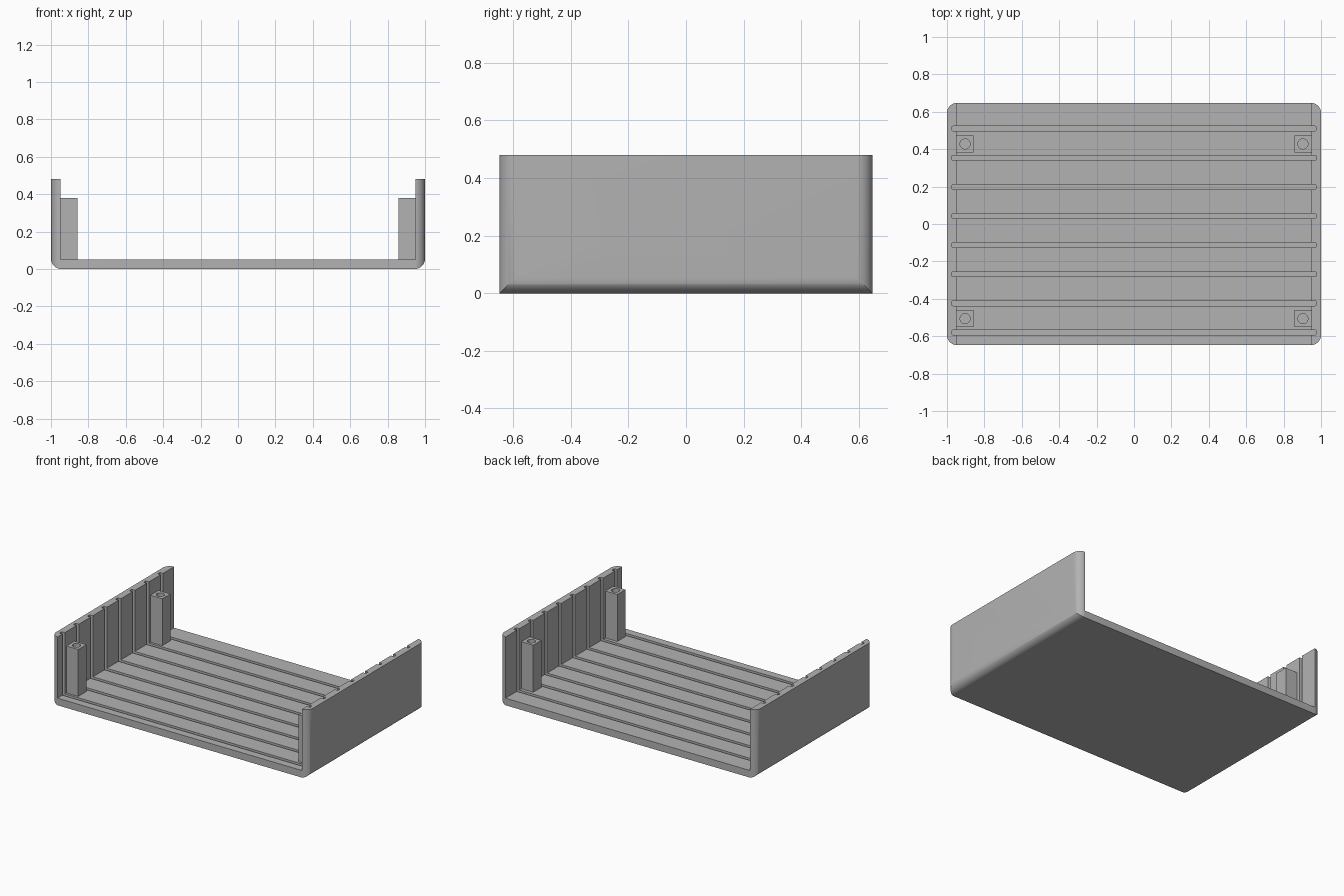
import bpy, bmesh, math
from mathutils import Matrix, Vector

cube = bpy.data.objects.get("Cube")
if cube:
    bpy.data.objects.remove(cube, do_unlink=True)

HALF_Y, HEIGHT, WALL, RADIUS = 0.648, 0.48, 0.05, 0.055
INNER = 1 - WALL

grey = bpy.data.materials.new("plain grey")
grey.use_nodes = True
grey.diffuse_color = (0.45, 0.45, 0.45, 1)
grey.node_tree.nodes["Principled BSDF"].inputs["Base Color"].default_value = grey.diffuse_color


def finish(name, bm):
    bmesh.ops.recalc_face_normals(bm, faces=bm.faces)
    mesh = bpy.data.meshes.new(name)
    bm.to_mesh(mesh)
    bm.free()
    mesh.materials.append(grey)
    obj = bpy.data.objects.new(name, mesh)
    bpy.context.collection.objects.link(obj)
    return obj


def arc(cx, cy, start, steps=12):
    """Quarter circle of points, counter-clockwise from a start angle."""
    angles = [math.radians(start + 90 * i / steps) for i in range(steps + 1)]
    return [(cx + RADIUS * math.cos(a), cy + RADIUS * math.sin(a)) for a in angles]


def prism(name, points, offset):
    """Extrude a closed outline of 3D points by an offset."""
    bm = bmesh.new()
    face = bm.faces.new([bm.verts.new(p) for p in points])
    out = bmesh.ops.extrude_face_region(bm, geom=[face])
    verts = [v for v in out["geom"] if isinstance(v, bmesh.types.BMVert)]
    bmesh.ops.translate(bm, verts=verts, vec=offset)
    return finish(name, bm)


def add_box(bm, center, size):
    matrix = Matrix.Translation(center) @ Matrix.Diagonal((*size, 1))
    return bmesh.ops.create_cube(bm, size=1, matrix=matrix)["verts"]


def boolean(obj, cutter, operation):
    """Apply a boolean and discard its cutter."""
    cutter.hide_render = True
    mod = obj.modifiers.new("cut", "BOOLEAN")
    mod.operation, mod.solver, mod.object = operation, "EXACT", cutter
    bpy.context.view_layer.objects.active = obj
    bpy.ops.object.modifier_apply(modifier=mod.name)
    bpy.data.objects.remove(cutter, do_unlink=True)


def smooth(obj):
    bpy.ops.object.select_all(action="DESELECT")
    obj.select_set(True)
    bpy.context.view_layer.objects.active = obj
    bpy.ops.object.shade_smooth_by_angle(angle=math.radians(30))


# Tray: U profile with rounded lower edges
profile = arc(RADIUS - 1, RADIUS, 180) + arc(1 - RADIUS, RADIUS, 270)
profile += [(1, HEIGHT), (INNER, HEIGHT), (INNER, WALL),
            (-INNER, WALL), (-INNER, HEIGHT), (-1, HEIGHT)]
tray = prism("tray", [(x, -HALF_Y, z) for x, z in profile], (0, 2 * HALF_Y, 0))

# Rounded vertical corners
cx, cy = 1 - RADIUS, HALF_Y - RADIUS
outline = arc(cx, cy, 0) + arc(-cx, cy, 90) + arc(-cx, -cy, 180) + arc(cx, -cy, 270)
corners = prism("corner_helper", [(x, y, -0.1) for x, y in outline], (0, 0, 1))
boolean(tray, corners, "INTERSECT")

# Slots running across the floor and up both walls
bm = bmesh.new()
for i in range(8):
    add_box(bm, (0, 0.51 - 0.1557 * i, 0.425), (1.95, 0.026, 0.8))
upright = [e for e in bm.edges if abs((e.verts[0].co - e.verts[1].co).z) > 0.5]
bmesh.ops.bevel(bm, geom=upright, offset=0.008, segments=3, affect="EDGES", profile=0.5)
boolean(tray, finish("slot_helper", bm), "DIFFERENCE")
smooth(tray)

# Screw posts with round bores
for side, x in (("left", 0.903), ("right", -0.903)):
    for end, y in (("back", 0.428), ("front", -0.506)):
        bm = bmesh.new()
        add_box(bm, (x, y, 0.215), (0.092, 0.09, 0.33))
        post = finish(f"{end}_{side}_screw_post", bm)
        bm = bmesh.new()
        bmesh.ops.create_cone(bm, cap_ends=True, segments=32, radius1=0.027, radius2=0.027,
                              depth=0.5, matrix=Matrix.Translation(Vector((x, y, 0.43))))
        boolean(post, finish("bore_helper", bm), "DIFFERENCE")
        smooth(post)
